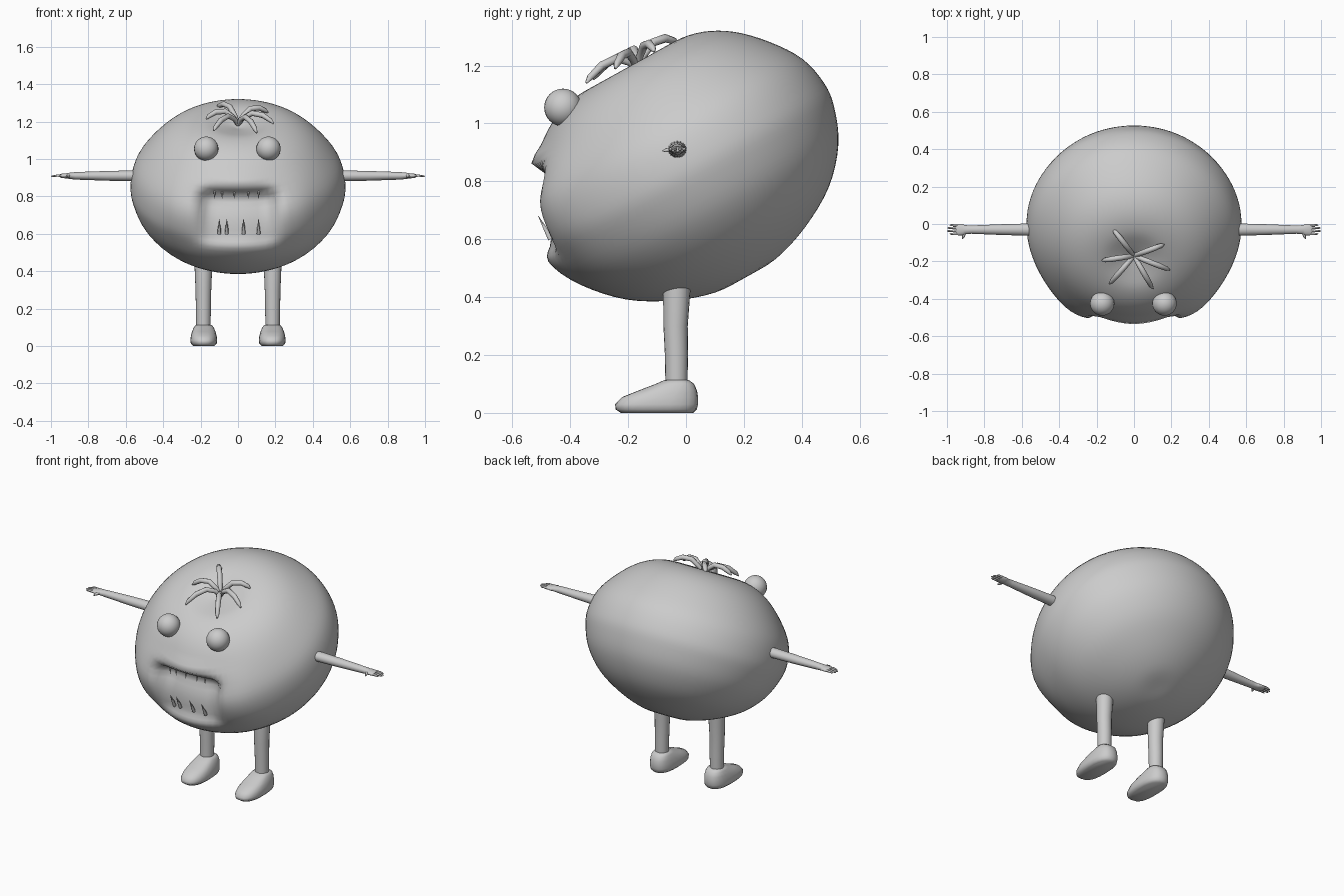
import bpy, bmesh, math
from mathutils import Vector

if "Cube" in bpy.data.objects:
    bpy.data.objects.remove(bpy.data.objects["Cube"])


def finish(name, bm, mirror=False, angle=60):
    bmesh.ops.remove_doubles(bm, verts=bm.verts, dist=1e-5)
    bmesh.ops.recalc_face_normals(bm, faces=bm.faces)
    me = bpy.data.meshes.new(name)
    bm.to_mesh(me)
    bm.free()
    ob = bpy.data.objects.new(name, me)
    bpy.context.collection.objects.link(ob)
    bpy.ops.object.select_all(action='DESELECT')
    ob.select_set(True)
    bpy.context.view_layer.objects.active = ob
    bpy.ops.object.shade_smooth_by_angle(angle=math.radians(angle))
    if mirror:
        ob.modifiers.new("Mirror", 'MIRROR').use_mirror_merge = False
    return ob


def skin(bm, rings):
    """Join rings of points into a capped skin."""
    loops = [[bm.verts.new(p) for p in r] for r in rings]
    n = len(loops[0])
    for a, b in zip(loops, loops[1:]):
        for i in range(n):
            j = (i + 1) % n
            bm.faces.new((a[i], a[j], b[j], b[i]))
    bm.faces.new(loops[0][::-1])
    bm.faces.new(loops[-1])


def ring(c, u, v, n=16):
    c, u, v = Vector(c), Vector(u), Vector(v)
    return [c + u * math.cos(2 * math.pi * i / n) + v * math.sin(2 * math.pi * i / n) for i in range(n)]


def tube(bm, pts, radii, n=8):
    """Round tapering tube along points."""
    pts = [Vector(p) for p in pts]
    rings = []
    for i, p in enumerate(pts):
        d = (pts[min(i + 1, len(pts) - 1)] - pts[max(i - 1, 0)]).normalized()
        ref = Vector((0, 0, 1)) if abs(d.z) < 0.9 else Vector((0, 1, 0))
        u = d.cross(ref).normalized()
        rings.append(ring(p, u * radii[i], d.cross(u) * radii[i], n))
    skin(bm, rings)


def catmull(pts, steps):
    p = [pts[0]] + pts + [pts[-1]]
    out = []
    for i in range(1, len(p) - 2):
        a, b, c, d = (Vector(q) for q in p[i - 1:i + 3])
        for s in range(steps):
            t = s / steps
            out.append(0.5 * (2 * b + (c - a) * t + (2 * a - 5 * b + 4 * c - d) * t * t
                              + (3 * b - a - 3 * c + d) * t ** 3))
    return out + [Vector(pts[-1])]


def smooth(a, b, x):
    t = max(0, min(1, (x - a) / (b - a)))
    return t * t * (3 - 2 * t)


def bump(x, centre, width):
    return math.exp(-((x - centre) / width) ** 2)


def face_offset(x, z):
    """Depth change on the front: scooped mouth, lip, chin and cheeks."""
    x = abs(x)
    if z > .79:
        f = 1 - smooth(.79, .86, z)
    elif z > .6:
        f = .4 + .6 * (z - .6) / .19
    else:
        f = .4 * smooth(.52, .6, z)
    d = .1 * f * (1 - smooth(.14, .25, x))
    d -= .018 * bump(x, 0, .2) * bump(z, .87, .04)
    d -= .028 * bump(x, 0, .3) * bump(z, .5, .07)
    return d - .035 * bump(x, .34, .13) * bump(z, .7, .2)


# Body: squat turned fruit tipped forward
profile = catmull([(0, -.435), (.12, -.43), (.26, -.384), (.4, -.302), (.5, -.19), (.55, -.07),
                   (.56, .02), (.535, .13), (.465, .235), (.375, .325), (.28, .378), (.18, .397),
                   (.09, .383), (0, .36)], 4)
tilt = math.radians(29)
SEG = 96
bm = bmesh.new()
rows = []
for r, h in profile:
    row = []
    for i in range(SEG):
        a = 2 * math.pi * i / SEG
        x, u = 1.025 * r * math.cos(a), r * math.sin(a)
        y = -.003 + u * math.cos(tilt) - h * math.sin(tilt)
        z = .85 + u * math.sin(tilt) + h * math.cos(tilt)
        y += face_offset(x, z) * smooth(-.15, -.3, y)
        row.append(bm.verts.new((x, y, z)))
    rows.append(row)
for a, b in zip(rows, rows[1:]):
    for i in range(SEG):
        j = (i + 1) % SEG
        bm.faces.new((a[i], a[j], b[j], b[i]))
bmesh.ops.remove_doubles(bm, verts=bm.verts, dist=1e-5)
finish("body", bm, angle=80)

# Eyes
for side, x in (("left", -.17), ("right", .163)):
    bpy.ops.mesh.primitive_uv_sphere_add(segments=24, ring_count=16, radius=.065,
                                         location=(x, -.425, 1.055))
    bpy.context.object.name = side + "_eye"
    bpy.ops.object.shade_smooth()

# Stalk leaves: a six-armed star arching out of the dimple
bm = bmesh.new()
for tx, ty in ((-.11, -.03), (.16, -.11), (.19, -.245), (.1, -.345), (-.13, -.32), (-.17, -.195)):
    dy = ty + .17
    slope = .5 if dy < 0 else .35
    path = [(tx * t, -.17 + dy * t, 1.185 + slope * dy * t + k)
            for t, k in ((0, 0), (.15, .04), (.4, .075), (.7, .075), (.92, .055), (1, .042))]
    tube(bm, path, (.012, .013, .015, .015, .012, .004))
finish("stalk_leaves", bm)

# Teeth
bm = bmesh.new()
for x in (-.125, -.085, -.02, .055, .11):
    tube(bm, [(x, -.47, .865), (x, -.472, .835), (x, -.475, .79)], (.01, .008, .001), 6)
finish("upper_teeth", bm)
bm = bmesh.new()
for x in (-.1, -.06, .03, .11):
    tube(bm, [(x, -.468, .6), (x, -.483, .63), (x, -.51, .68)], (.01, .008, .001), 6)
finish("lower_teeth", bm)

# Arms with flat palms
bm = bmesh.new()
skin(bm, [ring((x, -.03, .91), (0, w, 0), (0, 0, h)) for x, w, h in
          ((.5, .034, .03), (.7, .029, .026), (.87, .022, .02), (.905, .024, .016),
           (.915, .031, .014), (.94, .031, .012), (.952, .026, .008))])
finish("arms", bm, mirror=True)

# Fingers and thumb
bm = bmesh.new()
for y, tip in ((-.053, .985), (-.037, 1.0), (-.021, .998), (-.006, .985)):
    tube(bm, [(.935, y, .91), (.965, y, .911), (tip - .008, y, .909), (tip, y, .907)],
         (.007, .0065, .005, .002), 6)
tube(bm, [(.905, -.045, .91), (.912, -.065, .908), (.918, -.08, .905)], (.009, .008, .003), 6)
finish("fingers", bm, mirror=True)

# Legs
bm = bmesh.new()
skin(bm, [ring((.185, y, z), (r, 0, 0), (0, r, 0), 20) for y, z, r in
          ((-.033, .09, .038), (-.033, .2, .04), (-.036, .3, .042), (-.032, .42, .047), (-.03, .48, .047))])
finish("legs", bm, mirror=True)

# Shoes: stacked boxy outlines from sole to ankle
bm = bmesh.new()
rings = []
for a, b, w, z in ((-.225, .025, .056, 0), (-.243, .037, .069, .012), (-.245, .042, .072, .03),
                   (-.222, .042, .069, .054), (-.165, .038, .063, .077), (-.105, .028, .053, .1),
                   (-.078, .012, .044, .112), (-.06, 0, .03, .115)):
    pts = []
    for i in range(24):
        c, s = math.cos(math.pi * i / 12), math.sin(math.pi * i / 12)
        pts.append((.183 + w * math.copysign(abs(c) ** .8, c),
                    (a + b) / 2 + (b - a) / 2 * math.copysign(abs(s) ** .8, s), z))
    rings.append(pts)
skin(bm, rings)
finish("shoes", bm, mirror=True)
